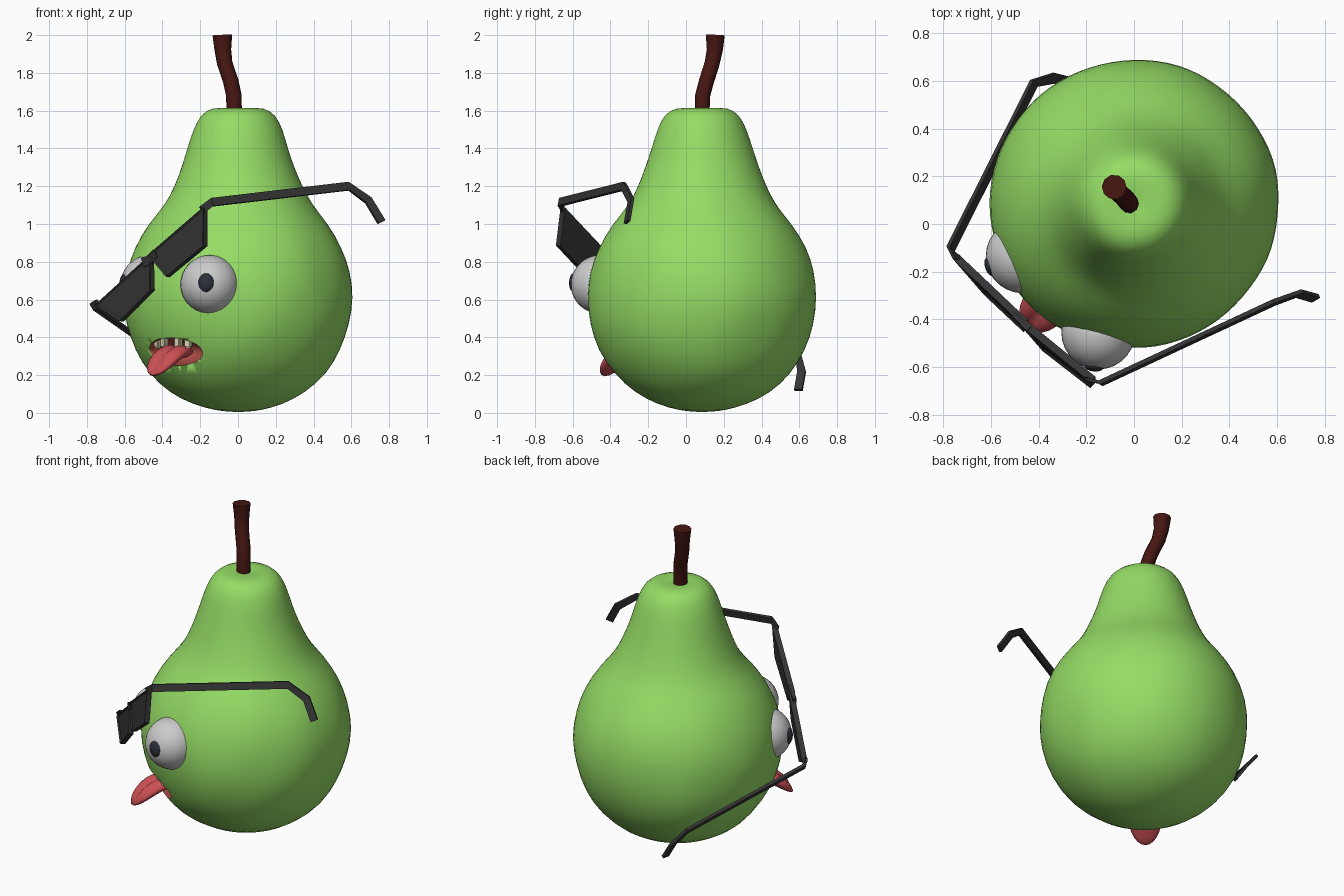
import bpy, bmesh, math
from mathutils import Vector, Matrix, noise

if "Cube" in bpy.data.objects:
    bpy.data.objects.remove(bpy.data.objects["Cube"])

AXIS = Vector((0, 0.085, 0))          # vertical axis of the fruit
FACE = math.radians(229)              # heading of the face


def mat(name, rgb):
    m = bpy.data.materials.new(name)
    m.diffuse_color = (*rgb, 1)
    m.use_nodes = True
    m.node_tree.nodes["Principled BSDF"].inputs["Base Color"].default_value = m.diffuse_color
    return m


GREEN = mat("green skin", (0.30, 0.72, 0.13))
BARK = mat("bark", (0.06, 0.008, 0.006))
DARK = mat("dark plastic", (0.035, 0.035, 0.035))
PUPIL = mat("pupil", (0.025, 0.03, 0.04))
PINK = mat("tongue pink", (0.60, 0.08, 0.09))
MOUTH = mat("mouth red", (0.40, 0.07, 0.06))
CREAM = mat("tooth cream", (0.75, 0.68, 0.45))


def finish(bm, name, material=None, smooth=True, angle=40):
    bmesh.ops.recalc_face_normals(bm, faces=bm.faces)
    me = bpy.data.meshes.new(name)
    bm.to_mesh(me)
    bm.free()
    ob = bpy.data.objects.new(name, me)
    bpy.context.collection.objects.link(ob)
    if material:
        me.materials.append(material)
    if smooth:
        bpy.ops.object.select_all(action='DESELECT')
        bpy.context.view_layer.objects.active = ob
        ob.select_set(True)
        bpy.ops.object.shade_smooth_by_angle(angle=math.radians(angle))
    return ob


def around(r, deg, z):
    """Point at radius r, deg away from the face direction."""
    a = FACE + math.radians(deg)
    return AXIS + Vector((r * math.cos(a), r * math.sin(a), z))


def ball(name, loc, scale, material, heading=0, seg=28, rings=18):
    bm = bmesh.new()
    m = (Matrix.Translation(loc) @ Matrix.Rotation(heading, 4, 'Z')
         @ Matrix.Diagonal((*scale, 1)))
    bmesh.ops.create_uvsphere(bm, u_segments=seg, v_segments=rings, radius=1, matrix=m)
    return finish(bm, name, material)


# Body: lathed profile with slight lumps
profile = [(0, 0.003), (0.12, 0.012), (0.24, 0.045), (0.36, 0.105), (0.47, 0.205),
           (0.55, 0.33), (0.597, 0.47), (0.611, 0.61), (0.597, 0.75), (0.553, 0.88),
           (0.478, 1.0), (0.39, 1.1), (0.34, 1.2), (0.30, 1.3), (0.267, 1.4),
           (0.238, 1.5), (0.20, 1.58), (0.14, 1.617), (0.06, 1.612), (0, 1.605)]
bm = bmesh.new()
vs = [bm.verts.new((r, 0, z)) for r, z in profile]
es = [bm.edges.new(p) for p in zip(vs, vs[1:])]
bmesh.ops.spin(bm, geom=vs + es, axis=(0, 0, 1), cent=(0, 0, 0), steps=40, angle=2 * math.pi)
bmesh.ops.remove_doubles(bm, verts=bm.verts, dist=0.0005)
for v in bm.verts:
    k = 0.012 * noise.noise(v.co * 4)
    v.co += AXIS + Vector((v.co.x, v.co.y, 0)) * k * 2
body = finish(bm, "pear_body", GREEN)
body.modifiers.new("smooth", 'SUBSURF').levels = 1

# Mouth cavity cut into the body
cutter = ball("mouth_cutter", around(0.52, 1, 0.325), (0.16, 0.18, 0.075), MOUTH, FACE)
cutter.hide_render = True
cut = body.modifiers.new("mouth", 'BOOLEAN')
cut.object, cut.operation, cut.solver = cutter, 'DIFFERENCE', 'EXACT'
cut.material_mode = 'TRANSFER'
bpy.context.view_layer.objects.active = body
for name in ("smooth", "mouth"):
    bpy.ops.object.modifier_apply(modifier=name)
bpy.data.objects.remove(cutter)

# Eyes and pupils
for side, eye, look in (("right", (-0.15, -0.455, 0.68), (-0.13, -0.99, 0.06)),
                        ("left", (-0.467, -0.135, 0.68), (-0.95, -0.30, 0.03))):
    eye, look = Vector(eye), Vector(look).normalized()
    ball(side + "_eye", eye, (0.155,) * 3, None)
    ball(side + "_pupil", eye + look * 0.143, (0.022, 0.042, 0.05), PUPIL,
         math.atan2(look.y, look.x), 20, 12)

# Tongue: flattened ellipsoid with a centre groove, bent downwards
bm = bmesh.new()
bmesh.ops.create_uvsphere(bm, u_segments=28, v_segments=16, radius=1)
for v in bm.verts:
    x, y, z = v.co
    t = (x + 1) / 2
    w = y * 0.095 * (1 + 0.15 * x)
    h = z * 0.042 - (0.018 * math.exp(-(y / 0.25) ** 2) if z > 0 else 0)
    slope = 0.9 * max(0, t - 0.35)
    local = Vector((0.39 + 0.30 * t + h * slope, w, 0.325 + h - 0.26 * max(0, t - 0.35) ** 1.7))
    v.co = AXIS + Matrix.Rotation(FACE, 3, 'Z') @ local
finish(bm, "tongue", PINK, angle=70)

# Upper teeth
for i, deg in enumerate((-13, -7, 4, 11)):
    bm = bmesh.new()
    m = (Matrix.Translation(around(0.525, deg, 0.372)) @
         Matrix.Rotation(FACE + math.radians(deg), 4, 'Z') @
         Matrix.Diagonal((0.03, 0.042, 0.055, 1)))
    bmesh.ops.create_cube(bm, size=1, matrix=m)
    bmesh.ops.bevel(bm, geom=bm.edges[:], offset=0.007, segments=2, affect='EDGES')
    finish(bm, f"tooth_{i + 1}", CREAM)

# Stem: bent tube
cu = bpy.data.curves.new("stem", 'CURVE')
cu.dimensions, cu.bevel_depth, cu.bevel_resolution, cu.use_fill_caps = '3D', 1, 3, True
path = [(-0.02, 0.085, 1.57, 0.041), (-0.022, 0.088, 1.68, 0.041), (-0.038, 0.108, 1.755, 0.041),
        (-0.07, 0.138, 1.85, 0.041), (-0.08, 0.152, 1.92, 0.044), (-0.083, 0.155, 2.0, 0.052)]
sp = cu.splines.new('POLY')
sp.points.add(len(path) - 1)
for p, (x, y, z, r) in zip(sp.points, path):
    p.co, p.radius = (x, y, z, 1), r
cu.materials.append(BARK)
bpy.context.collection.objects.link(bpy.data.objects.new("stem", cu))


# Sunglasses lenses: thin slabs with a recessed pane
def lens(name, corners):
    c = [Vector(p) for p in corners]
    n = (c[2] - c[0]).cross(c[3] - c[1]).normalized()
    if n.y > 0:
        n = -n
    bm = bmesh.new()
    front = [bm.verts.new(p + n * 0.012) for p in c]
    back = [bm.verts.new(p - n * 0.02) for p in c]
    f = bm.faces.new(front)
    bm.faces.new(back[::-1])
    for i in range(4):
        j = (i + 1) % 4
        bm.faces.new((front[i], back[i], back[j], front[j]))
    bmesh.ops.recalc_face_normals(bm, faces=bm.faces)
    bmesh.ops.inset_individual(bm, faces=[f], thickness=0.016, depth=-0.008)
    finish(bm, name, DARK, smooth=False)


lens("right_lens", [(-0.175, -0.655, 1.09), (-0.175, -0.68, 0.885),
                    (-0.375, -0.525, 0.72), (-0.47, -0.415, 0.835)])
lens("left_lens", [(-0.46, -0.415, 0.835), (-0.455, -0.445, 0.65),
                   (-0.62, -0.29, 0.485), (-0.75, -0.14, 0.57)])


# Flat bars swept along a bent path
def bar(name, pts, width, thick, side=None):
    p = [Vector(q) for q in pts]
    side = side or (p[-3] - p[1]).cross(p[-1] - p[-3]).normalized()
    bm = bmesh.new()
    rings = []
    for i, q in enumerate(p):
        t = (p[min(i + 1, len(p) - 1)] - p[max(i - 1, 0)]).normalized()
        w = side.cross(t).normalized() * width / 2
        s = side * thick / 2
        rings.append([bm.verts.new(q + d) for d in (w + s, w - s, -w - s, -w + s)])
    for a, b in zip(rings, rings[1:]):
        for i in range(4):
            j = (i + 1) % 4
            bm.faces.new((a[i], a[j], b[j], b[i]))
    bm.faces.new(rings[0])
    bm.faces.new(rings[-1])
    finish(bm, name, DARK, smooth=False)


bar("right_temple", [(-0.19, -0.65, 1.075), (-0.14, -0.668, 1.115), (0.585, -0.33, 1.2),
                     (0.69, -0.292, 1.125), (0.76, -0.312, 1.01)], 0.044, 0.018)
bar("left_temple", [(-0.74, -0.145, 0.58), (-0.77, -0.105, 0.565), (-0.42, 0.59, 0.32),
                    (-0.335, 0.612, 0.22), (-0.27, 0.595, 0.12)], 0.044, 0.018)
bar("bridge", [(-0.50, -0.385, 0.795), (-0.465, -0.415, 0.81), (-0.43, -0.45, 0.845)],
    0.05, 0.022, Vector((-0.69, -0.72, 0)).normalized())
